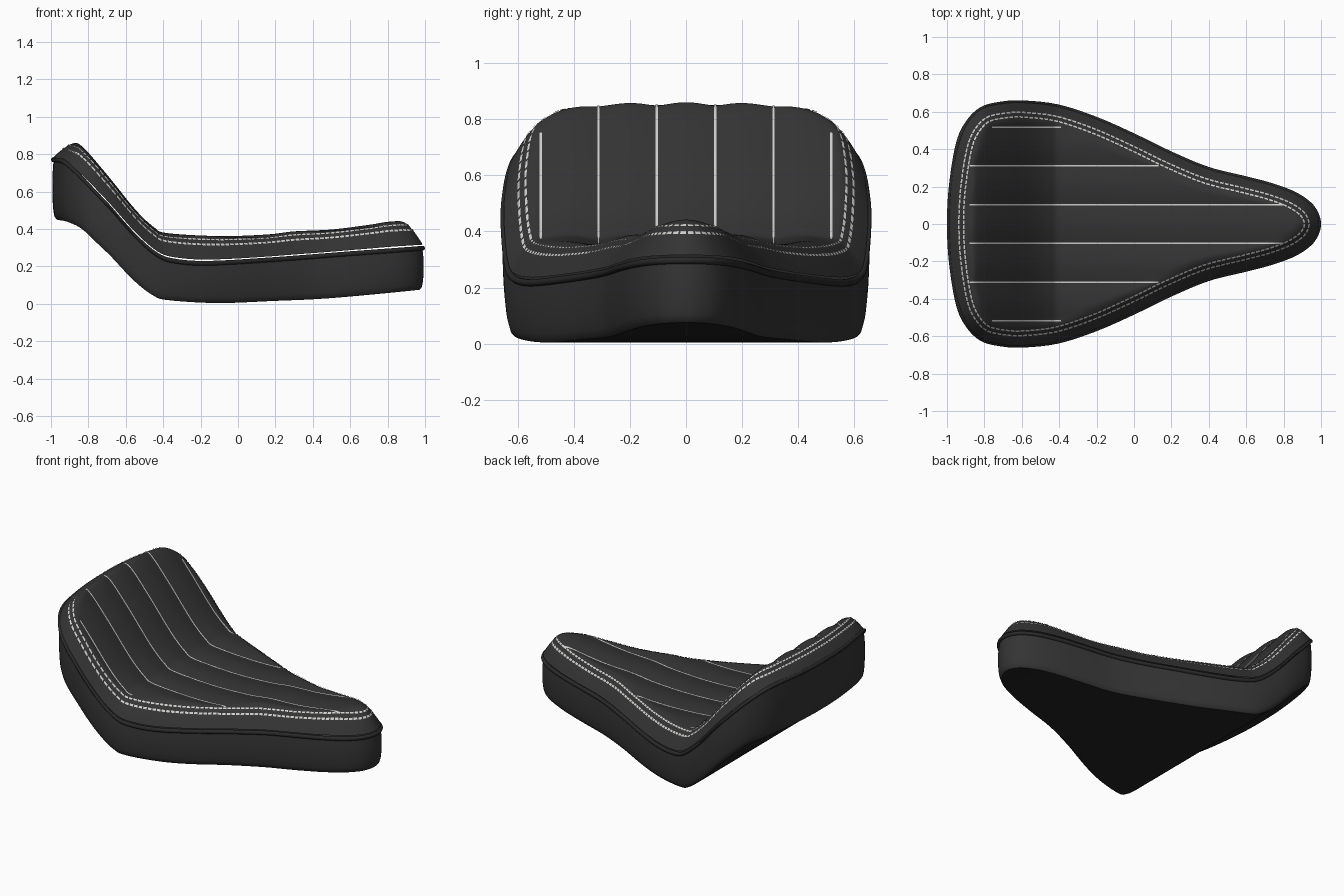
import bpy, bmesh, math
from mathutils import Vector, kdtree

if "Cube" in bpy.data.objects:
    bpy.data.objects.remove(bpy.data.objects["Cube"])


def material(name, rgb, rough=0.6):
    m = bpy.data.materials.new(name)
    m.use_nodes = True
    m.diffuse_color = (*rgb, 1)
    bsdf = m.node_tree.nodes["Principled BSDF"]
    bsdf.inputs["Base Color"].default_value = (*rgb, 1)
    bsdf.inputs["Roughness"].default_value = rough
    return m


LEATHER = material("black leather", (0.034, 0.034, 0.034))
PIPING = material("piping black", (0.022, 0.022, 0.022))
PAN = material("underside black", (0.016, 0.016, 0.016))
THREAD = material("pale thread", (0.62, 0.62, 0.6))


def smooth(pts, steps=24):
    """Catmull-Rom curve through 2D points."""
    p = [Vector(q) for q in pts]
    p = [2 * p[0] - p[1]] + p + [2 * p[-1] - p[-2]]
    out = []
    for a, b, c, d in zip(p, p[1:], p[2:], p[3:]):
        for s in range(steps):
            t = s / steps
            out.append(0.5 * (2 * b + (c - a) * t + (2 * a - 5 * b + 4 * c - d) * t * t
                              + (3 * b - a - 3 * c + d) * t ** 3))
    return out + [p[-2]]


def profile(pts):
    """Height as a function of x."""
    dense = smooth(pts, 10)

    def look(x):
        if x <= dense[0].x:
            return dense[0].y
        for a, b in zip(dense, dense[1:]):
            if x <= b.x:
                return a.y + (b.y - a.y) * (x - a.x) / max(b.x - a.x, 1e-6)
        return dense[-1].y
    return look


# Side profiles: underside, piping line and cushion crown
bottom = profile([(-1, .45), (-.93, .435), (-.84, .39), (-.7, .27), (-.55, .12), (-.45, .045),
                  (-.37, .02), (-.1, .004), (.2, .015), (.5, .03), (1, .075)])
pipe = profile([(-1, .77), (-.94, .757), (-.85, .68), (-.7, .53), (-.55, .365), (-.43, .262),
                (-.33, .228), (-.15, .217), (.2, .237), (.6, .268), (1, .297)])
crown = profile([(-1, .865), (-.89, .863), (-.83, .838), (-.7, .69), (-.55, .505), (-.45, .41),
                 (-.38, .378), (-.1, .362), (.15, .37), (.3, .387), (.5, .397), (.7, .422),
                 (.82, .44), (1, .445)])

# Plan outline, half, from the back to the nose
half = [(-1, 0), (-.99, .2), (-.955, .42), (-.905, .54), (-.82, .625), (-.7, .656), (-.58, .66),
        (-.4, .638), (-.2, .573), (0, .485), (.2, .388), (.4, .305), (.6, .255), (.75, .215),
        (.87, .168), (.95, .112), (.988, .055), (1, 0)]
mirror = lambda q: (q[0], -q[1])
full = smooth([mirror(half[2]), mirror(half[1])] + half + [mirror(half[-2]), mirror(half[-3])])
raw = full[48:-48]


def resample(pts, n):
    acc = [0]
    for a, b in zip(pts, pts[1:]):
        acc.append(acc[-1] + (b - a).length)
    out, j = [], 0
    for i in range(n + 1):
        s = acc[-1] * i / n
        while j < len(pts) - 2 and acc[j + 1] < s:
            j += 1
        out.append(pts[j].lerp(pts[j + 1], (s - acc[j]) / (acc[j + 1] - acc[j])))
    return out


N = 150
side = resample(raw, N)
outline = side + [Vector(mirror(p)) for p in side[-2:0:-1]]
COUNT = len(outline)
normals = []
for i in range(COUNT):
    t = (outline[(i + 1) % COUNT] - outline[i - 1]).normalized()
    normals.append(Vector((t.y, -t.x)))      # points inward

fine = resample(raw, 900)
tree = kdtree.KDTree(len(fine))
for i, p in enumerate(fine):
    tree.insert((p.x, p.y, 0), i)
tree.balance()


def cushion_z(x, y):
    """Rounded edge roll with soft pleats across the middle."""
    d = tree.find((x, abs(y), 0))[2]
    roll = math.sin(math.pi / 2 * min(1, d / .14))
    m = min(1, max(0, (d - .09) / .05))
    groove = .015 * (1 - abs(math.cos(math.pi * y / .208))) * m * m * (3 - 2 * m)
    return pipe(x) + (crown(x) - pipe(x)) * roll - groove


def loop(d, z):
    """Outline moved inward by d, with height z(original x, x, y)."""
    out = []
    for p, n in zip(outline, normals):
        q = p + n * d
        out.append((q.x, q.y, z(p.x, q.x, q.y)))
    return out


def across(ring, cols, z):
    """Rows spanning a ring from one side to its mirror side."""
    rows = []
    for i in range(N + 1):
        x, y, h = ring[i]
        rows.append([(x, y * (1 - 2 * k / cols), z(x, y * (1 - 2 * k / cols), h))
                     for k in range(cols + 1)])
    return rows


def build(name, grids, mat, centre=None, angle=50):
    """Grids are (rows, wrap columns, wrap rows); faces turn away from centre."""
    bm = bmesh.new()
    for rows, wrap_c, wrap_r in grids:
        vs = [[bm.verts.new(p) for p in r] for r in rows]
        nr, nc = len(vs), len(vs[0])
        for i in range(nr if wrap_r else nr - 1):
            for j in range(nc if wrap_c else nc - 1):
                k, l = (i + 1) % nr, (j + 1) % nc
                bm.faces.new((vs[i][j], vs[i][l], vs[k][l], vs[k][j]))
    bmesh.ops.remove_doubles(bm, verts=bm.verts, dist=1e-5)
    bm.normal_update()
    if centre is None:
        bmesh.ops.recalc_face_normals(bm, faces=bm.faces)
    else:
        for f in bm.faces:
            if f.normal.dot(f.calc_center_median() - Vector(centre)) < 0:
                f.normal_flip()
    me = bpy.data.meshes.new(name)
    bm.to_mesh(me)
    bm.free()
    me.materials.append(mat)
    ob = bpy.data.objects.new(name, me)
    bpy.context.collection.objects.link(ob)
    bpy.ops.object.select_all(action="DESELECT")
    ob.select_set(True)
    bpy.context.view_layer.objects.active = ob
    bpy.ops.object.shade_smooth_by_angle(angle=math.radians(angle))
    return ob


BELOW, ABOVE = (0, 0, -3), (0, 0, 3)

# Pleated cushion
on_top = lambda x0, x, y: cushion_z(x, y)
rings = [loop(d, on_top) for d in (.012, .022, .034, .046, .058, .07, .08)]
middle = across(rings[-1], 100, lambda x, y, h: cushion_z(x, y))
build("cushion", [(rings, True, False), (middle, False, False)], LEATHER, BELOW)

# Side skirt, from the piping down to a rounded lower edge
wall = []
for d, f in ((.014, 1), (.008, .75), (.007, .5), (.009, .3), (.013, .14), (.019, .05), (.03, 0)):
    wall.append(loop(d, lambda x0, x, y, f=f: bottom(x0) + (pipe(x0) - bottom(x0)) * f))
build("side_skirt", [(wall, True, False)], LEATHER, (0, 0, .3))

# Flat underside
build("seat_pan", [(across(wall[-1], 8, lambda x, y, h: h), False, False)], PAN, ABOVE)

# Piping tube around the edge
R = .013
tube = []
for k in range(10):
    a = math.tau * k / 10
    tube.append(loop(R - R * math.cos(a), lambda x0, x, y, a=a: pipe(x0) + R * math.sin(a)))
build("piping", [(tube, True, True)], PIPING)


def thread(path, width=.008):
    """Thin strip laid on the cushion along a 2D path."""
    rows = []
    for i, p in enumerate(path):
        t = (path[min(i + 1, len(path) - 1)] - path[max(i - 1, 0)]).normalized()
        s = Vector((-t.y, t.x)) * width / 2
        rows.append([(q.x, q.y, cushion_z(q.x, q.y) + .004) for q in (p + s, p - s)])
    return rows, False, False


# Double row of stitches inside the rim
for name, d in (("outer_stitching", .064), ("inner_stitching", .089)):
    ring = [p + n * d for p, n in zip(outline, normals)]
    path = resample(ring + ring[:1], 720)
    build(name, [thread(path[i:i + 4]) for i in range(0, 720, 4)], THREAD, BELOW)

# Straight seams between the pleats
seams = []
for y, x0, x1 in ((.104, -.88, .8), (.312, -.88, .13), (.518, -.76, -.39)):
    for s in (1, -1):
        seams.append(thread([Vector((x0 + (x1 - x0) * i / 90, y * s)) for i in range(91)]))
build("pleat_seams", seams, THREAD, BELOW)
